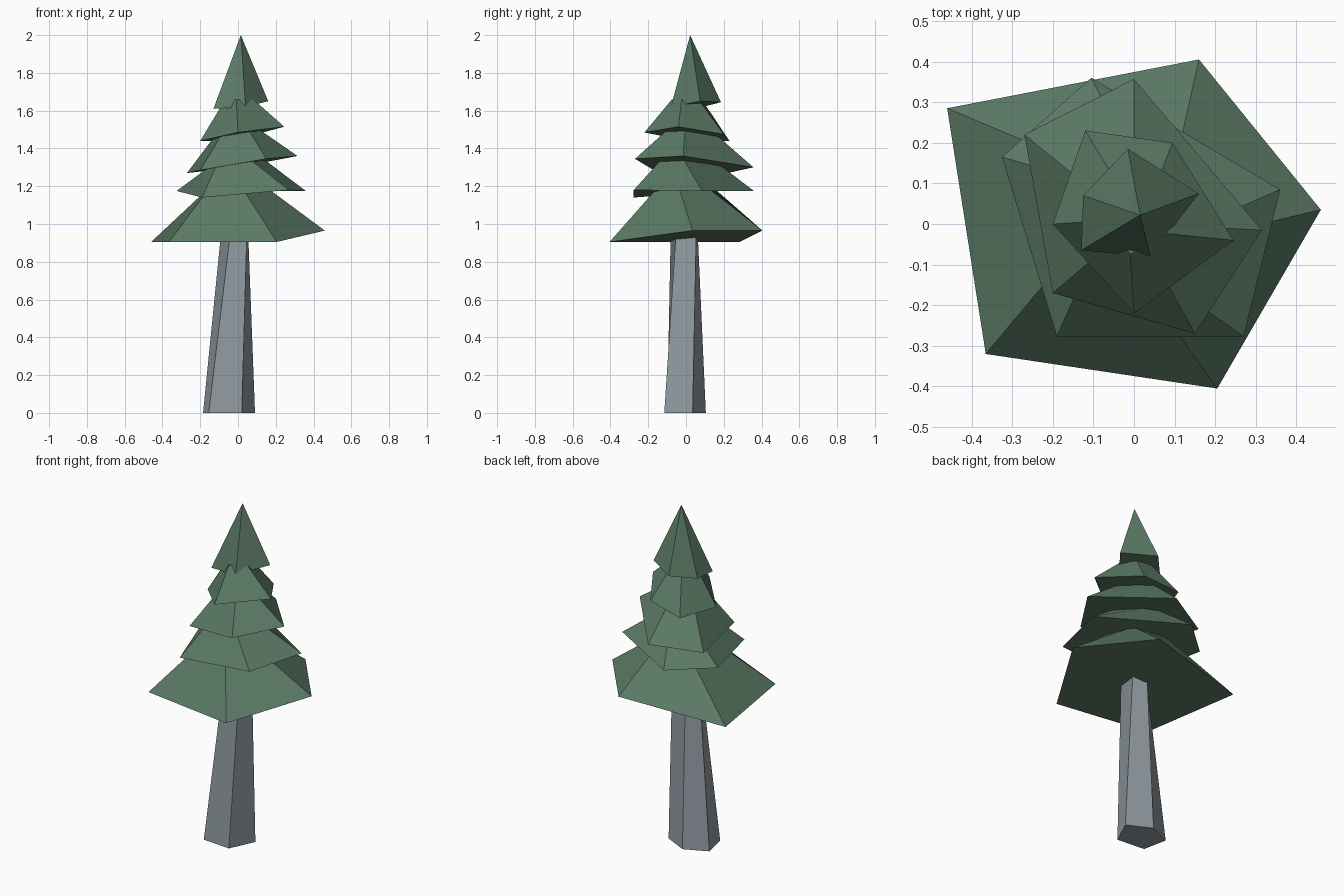
import bpy
import bmesh
from mathutils import Matrix, Vector
from math import radians

if "Cube" in bpy.data.objects:
    bpy.data.objects.remove(bpy.data.objects["Cube"])


def material(name, rgb):
    m = bpy.data.materials.new(name)
    m.diffuse_color = (*rgb, 1)
    m.use_nodes = True
    m.node_tree.nodes["Principled BSDF"].inputs["Base Color"].default_value = m.diffuse_color
    return m


def loft(name, bottom, top, mat):
    """Closed flat-shaded solid between two rings, or from a ring to an apex."""
    bm = bmesh.new()
    a = [bm.verts.new(p) for p in bottom]
    b = [bm.verts.new(p) for p in top]
    n = len(a)
    bm.faces.new(a)
    if len(b) > 1:
        bm.faces.new(b)
    for i in range(n):
        j = (i + 1) % n
        if len(b) == 1:
            bm.faces.new((a[i], a[j], b[0]))
        else:
            bm.faces.new((a[i], a[j], b[j], b[i]))
    bmesh.ops.recalc_face_normals(bm, faces=bm.faces)
    mesh = bpy.data.meshes.new(name)
    bm.to_mesh(mesh)
    bm.free()
    mesh.materials.append(mat)
    ob = bpy.data.objects.new(name, mesh)
    bpy.context.collection.objects.link(ob)


def skirt(name, ring, z_top, scale, twist, mat):
    """Branch tier: irregular rim, shrunk and twisted towards its top."""
    rot = Matrix.Rotation(radians(twist), 3, 'Z')
    top = []
    for x, y, z in ring:
        p = rot @ Vector((x * scale, y * scale, 0))
        top.append((p.x, p.y, z_top))
    loft(name, ring, top, mat)


green = material("foliage", (0.105, 0.195, 0.13))
grey = material("bark", (0.29, 0.335, 0.37))

# Trunk: tapered, slightly twisted five-sided column
loft("trunk",
     [(0.02, -0.115, 0), (0.09, 0.035, 0), (-0.05, 0.105, 0),
      (-0.185, 0.045, 0), (-0.155, -0.10, 0)],
     [(0.048, -0.05, 1.0), (0.052, 0.055, 1.0), (-0.04, 0.06, 1.0),
      (-0.085, 0.0, 1.0), (-0.035, -0.08, 1.0)], grey)

# Branch tiers from the bottom up: rim, top height, top scale, twist
tiers = [
    ([(0.46, 0.035, 0.965), (0.16, 0.405, 0.965), (-0.46, 0.285, 0.905),
      (-0.365, -0.32, 0.905), (0.205, -0.405, 0.905)], 1.20, 0.32, -20),
    ([(0.36, 0.085, 1.175), (-0.105, 0.36, 1.175), (-0.325, 0.165, 1.175),
      (-0.19, -0.277, 1.14), (0.27, -0.277, 1.18)], 1.34, 0.38, -18),
    ([(0.315, -0.015, 1.36), (0.0, 0.357, 1.30), (-0.27, 0.22, 1.27),
      (-0.20, -0.17, 1.285), (0.15, -0.27, 1.345)], 1.50, 0.36, 0),
    ([(0.245, -0.04, 1.515), (0.095, 0.20, 1.475), (-0.12, 0.23, 1.44),
      (-0.20, 0.0, 1.44), (0.0, -0.22, 1.485)], 1.66, 0.34, -7),
]
for i, (ring, z_top, scale, twist) in enumerate(tiers):
    skirt(f"branch_tier_{i + 1}", ring, z_top, scale, twist, green)

# Pointed treetop
loft("treetop",
     [(0.16, 0.075, 1.65), (-0.015, 0.185, 1.645), (-0.125, 0.07, 1.615),
      (-0.13, -0.065, 1.61), (0.04, -0.08, 1.62)],
     [(0.015, 0.022, 2.0)], green)
